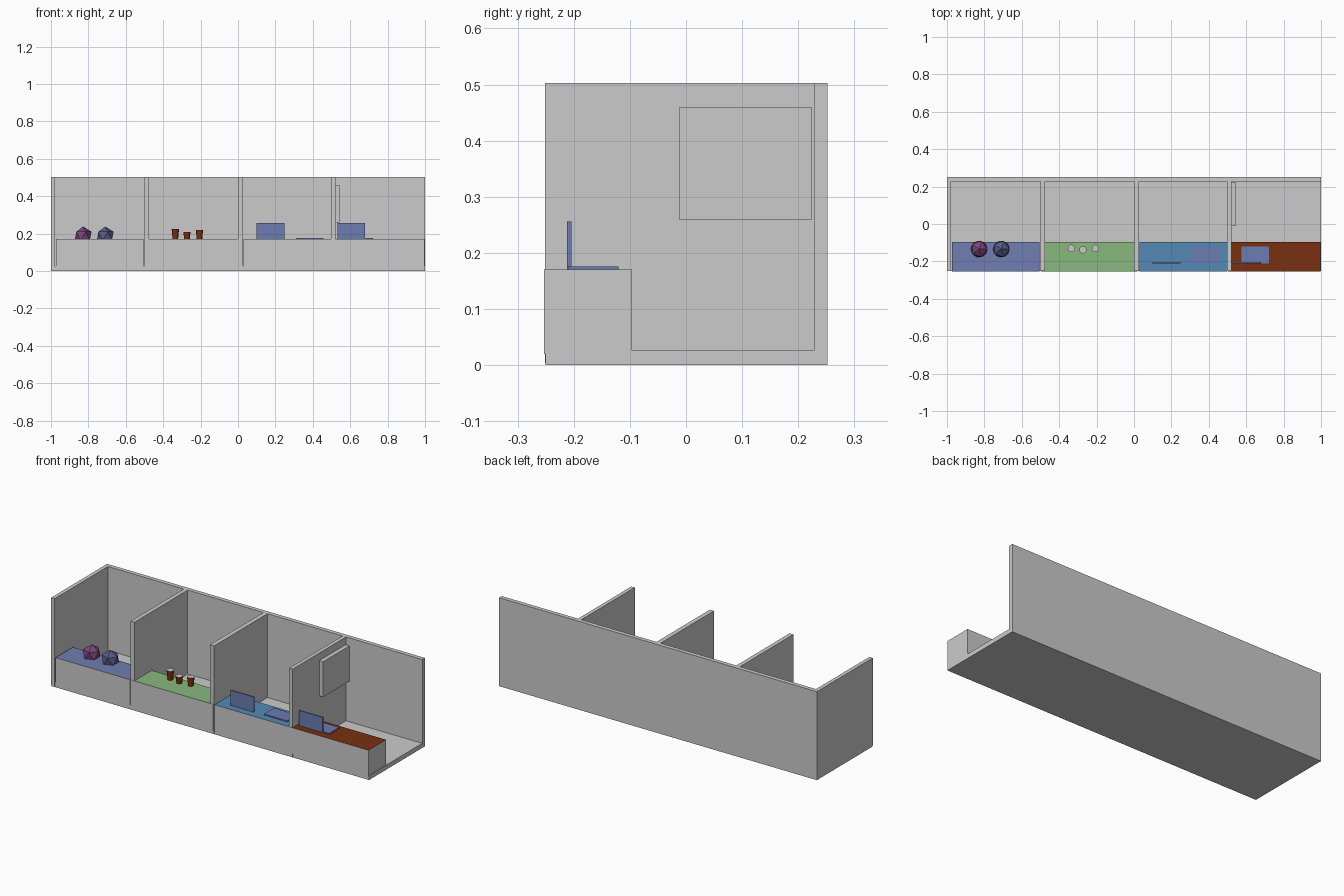
import bpy, bmesh
from mathutils import Matrix

if "Cube" in bpy.data.objects:
    bpy.data.objects.remove(bpy.data.objects["Cube"])


def material(name, rgb):
    m = bpy.data.materials.new(name)
    m.diffuse_color = (*rgb, 1)
    m.use_nodes = True
    m.node_tree.nodes["Principled BSDF"].inputs["Base Color"].default_value = m.diffuse_color
    return m


slate = material("slate_blue", (0.16, 0.21, 0.44))
green = material("green", (0.25, 0.48, 0.21))
teal = material("teal_blue", (0.09, 0.25, 0.46))
brown = material("brown", (0.19, 0.03, 0.005))
purple = material("purple", (0.20, 0.06, 0.20))
indigo = material("indigo", (0.10, 0.10, 0.24))
screen_blue = material("screen_blue", (0.15, 0.20, 0.45))
grey = material("grey", (0.8, 0.8, 0.8))


def finish(name, bm, mats=(), top_index=0):
    # faces pointing up take the material at top_index
    bm.normal_update()
    for f in bm.faces:
        if f.normal.z > 0.9:
            f.material_index = top_index
    me = bpy.data.meshes.new(name)
    bm.to_mesh(me)
    bm.free()
    for m in mats:
        me.materials.append(m)
    ob = bpy.data.objects.new(name, me)
    bpy.context.collection.objects.link(ob)
    return ob


def box(name, x, y, z, mats=(), top_index=0):
    bm = bmesh.new()
    centre = [(a + b) / 2 for a, b in (x, y, z)]
    size = [b - a for a, b in (x, y, z)]
    bmesh.ops.create_cube(bm, size=1, matrix=Matrix.Translation(centre) @ Matrix.Diagonal((*size, 1)))
    return finish(name, bm, mats, top_index)


# Shell: floor, back wall, end wall and partitions; right end stays open
box("floor", (-1, 1), (-0.25, 0.25), (0, 0.026))
box("back_wall", (-1, 1), (0.228, 0.252), (0, 0.503))
for i, (x0, x1) in enumerate([(-1, -0.978), (-0.5, -0.476), (0.0, 0.026), (0.498, 0.52)]):
    box(f"partition_{i + 1}", (x0, x1), (-0.251, 0.23), (0.004, 0.503))

# Counters: grey bodies with coloured tops
spans = [(-0.972, -0.504), (-0.497, 0.02), (0.03, 0.497), (0.502, 0.998)]
for i, (span, top) in enumerate(zip(spans, (slate, green, teal, brown))):
    box(f"counter_{i + 1}", span, (-0.253, -0.096), (0.02, 0.17), (grey, top), 1)

# Faceted stones resting in the first bay
for name, x, mat in (("purple_stone", -0.828, purple), ("indigo_stone", -0.71, indigo)):
    bm = bmesh.new()
    bmesh.ops.create_icosphere(bm, subdivisions=1, radius=0.05,
                               matrix=Matrix.Translation((x, -0.134, 0.188)))
    finish(name, bm, (mat,))

# Tapered cups in the second bay
for i, (x, y, top) in enumerate([(-0.335, -0.130, 0.224), (-0.273, -0.138, 0.210), (-0.206, -0.130, 0.220)]):
    h = top - 0.168
    bm = bmesh.new()
    bmesh.ops.create_cone(bm, cap_ends=True, segments=24, radius1=0.0145, radius2=0.0195, depth=h,
                          matrix=Matrix.Translation((x, y, top - h / 2)))
    cup = finish(f"cup_{i + 1}", bm, (brown, grey), 1)
    bpy.context.view_layer.objects.active = cup
    cup.select_set(True)
    bpy.ops.object.shade_smooth_by_angle()
    cup.select_set(False)

# Upright screens and flat tablets in the third and fourth bays
for i, (sx, tx) in enumerate([(0.10, 0.31), (0.532, 0.574)]):
    box(f"screen_{i + 1}", (sx, sx + 0.148), (-0.212, -0.204), (0.168, 0.256), (screen_blue,))
    box(f"tablet_{i + 1}", (tx, tx + 0.148), (-0.21, -0.12), (0.168, 0.176), (screen_blue,))

# Wall board in the fourth bay
box("wall_board", (0.518, 0.544), (-0.012, 0.224), (0.259, 0.46))
